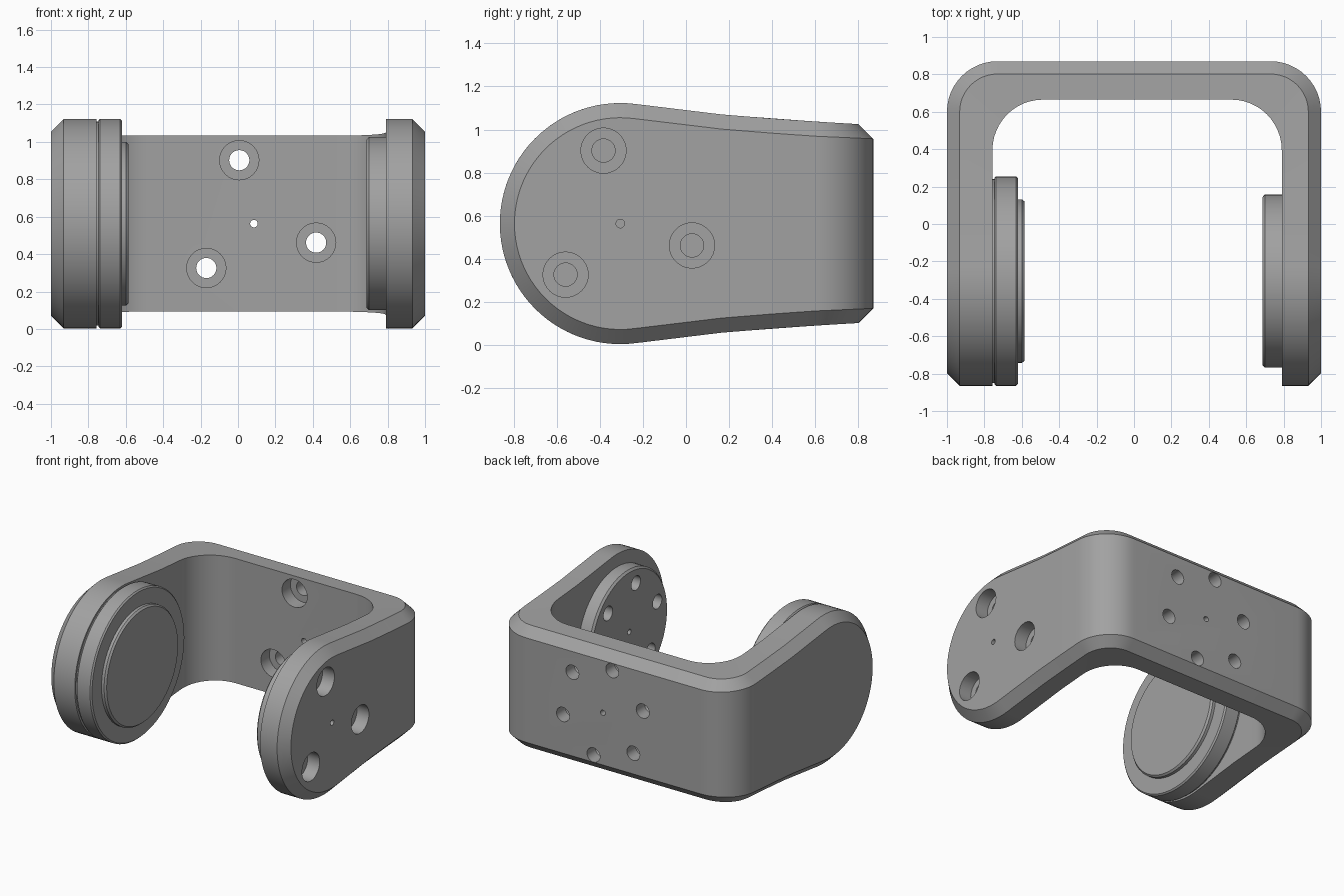
import bpy, bmesh
from math import sin, cos, pi, radians

if "Cube" in bpy.data.objects:
    bpy.data.objects.remove(bpy.data.objects["Cube"])

metal = bpy.data.materials.new("machined_grey")
metal.use_nodes = True
metal.diffuse_color = (0.36, 0.36, 0.36, 1)
metal.node_tree.nodes["Principled BSDF"].inputs["Base Color"].default_value = (0.36, 0.36, 0.36, 1)

ZC, YC = 0.563, -0.305        # pivot axis shared by both arms
R, CH = 0.56, 0.068           # nose radius and edge chamfer
CORNER, BACK, INNER_BACK = 0.27, 0.87, 0.665
NECK = [(-0.23, 0.555), (0.165, 0.507), (0.5, 0.48), (0.8, 0.462), (0.9, 0.46)]


def make_object(name, bm):
    bmesh.ops.remove_doubles(bm, verts=bm.verts, dist=0.0005)
    bmesh.ops.recalc_face_normals(bm, faces=bm.faces)
    mesh = bpy.data.meshes.new(name)
    bm.to_mesh(mesh)
    bm.free()
    mesh.materials.append(metal)
    ob = bpy.data.objects.new(name, mesh)
    bpy.context.collection.objects.link(ob)
    return ob


def bridge(bm, rings):
    for a, b in zip(rings, rings[1:]):
        for i in range(len(a)):
            j = (i + 1) % len(a)
            bm.faces.new((a[i], a[j], b[j], b[i]))


def lathe(bm, profile, place, n=32):
    """Closed turned solid; profile is (radius, depth), place maps u, v, depth to space."""
    rings = [[bm.verts.new(place(r * cos(2 * pi * i / n), r * sin(2 * pi * i / n), d))
              for i in range(n)] for r, d in profile]
    bridge(bm, rings)
    bm.faces.new(rings[0])
    bm.faces.new(rings[-1])


def half_height(y):
    for (y0, h0), (y1, h1) in zip(NECK, NECK[1:]):
        if y <= y1:
            return h0 + (h1 - h0) * (y - y0) / (y1 - y0)
    return NECK[-1][1]


def half_stations(inner):
    """Outer, chamfer and inner points (x, y, half height) from nose tip to back wall."""
    out = []
    for k in range(25):                                   # rounded nose
        t = radians(180 - 97.5 * k / 24)
        out.append([(x, YC + r * cos(t), r * sin(t))
                    for x, r in ((1, R - CH), (1 - CH, R), (inner, R))])
    for y_out, y_in in ((0.165, 0.165), (0.4, 0.29)):     # tapering neck
        h = half_height(y_out)
        out.append([(1, y_out, h - CH), (1 - CH, y_out, h), (inner, y_in, half_height(y_in))])
    for k in range(13):                                   # rounded corner
        c, s = cos(pi * k / 24), sin(pi * k / 24)
        y_mid = BACK - CORNER + (CORNER - CH) * s
        y_in = INNER_BACK - CORNER + CORNER * s
        h = half_height(y_mid)
        out.append([(1 - CORNER + CORNER * c, BACK - CORNER + CORNER * s, h - CH),
                    (1 - CORNER + (CORNER - CH) * c, y_mid, h),
                    (inner - CORNER + CORNER * c, y_in, half_height(y_in))])
    return out


# U-shaped bracket
bm = bmesh.new()
stations = half_stations(0.79)
stations += [[(-x, y, h) for x, y, h in s] for s in reversed(half_stations(0.757))]
bridge(bm, [[bm.verts.new((x, y, ZC + h)) for x, y, h in s] +
            [bm.verts.new((x, y, ZC - h)) for x, y, h in reversed(s)] for s in stations])
bracket = make_object("bracket", bm)

# Turned discs on the inside of each arm
def disc(name, profile):
    bm = bmesh.new()
    lathe(bm, profile, lambda u, v, d: (d, YC + u, ZC + v), 96)
    return make_object(name, bm)

drive_disc = disc("drive_disc", [
    (0.545, -0.77), (0.545, -0.747), (0.55, -0.747), (R, -0.738), (R, -0.63), (0.55, -0.62),
    (0.437, -0.62), (0.437, -0.598), (0.425, -0.598), (0.425, -0.605), (0.405, -0.605),
    (0.405, -0.585)][:8] + [(0.425, -0.585)])
bearing_disc = disc("bearing_disc", [(0.463, 0.8), (0.463, 0.7), (0.448, 0.686)])

# Bolt pattern: stepped through holes, blind holes between them, centre pin hole
def bolt_cutter(name, place, thickness):
    bm = bmesh.new()
    def drill(angle, radius, profile):
        a = radians(angle)
        lathe(bm, profile, lambda u, v, d: place(u + radius * cos(a), v + radius * sin(a), d))
    for k in range(3):
        drill(103 + 120 * k, 0.348, [(0.105, -0.05), (0.105, 0.1), (0.054, 0.1),
                                     (0.054, thickness + 0.05)])
        drill(43 + 120 * k, 0.348, [(0.02, thickness - 0.13), (0.054, thickness - 0.1),
                                    (0.054, thickness + 0.05)])
    drill(0, 0, [(0.02, -0.05), (0.02, thickness + 0.05)])
    ob = make_object(name, bm)
    ob.hide_render = True
    return ob

back_holes = bolt_cutter("back_holes", lambda u, v, d: (0.085 + u, INNER_BACK + d, ZC + v), 0.205)
arm_holes = bolt_cutter("arm_holes", lambda u, v, d: (1 - d, YC + u, ZC + v), 0.314)

for target, cutter in ((bracket, back_holes), (bracket, arm_holes), (bearing_disc, arm_holes)):
    mod = target.modifiers.new("holes", 'BOOLEAN')
    mod.object = cutter
    mod.solver = 'EXACT'
    bpy.context.view_layer.objects.active = target
    bpy.ops.object.modifier_apply(modifier=mod.name)
for cutter in (back_holes, arm_holes):
    bpy.data.objects.remove(cutter)

# Smooth curved walls, crisp machined edges
bpy.ops.object.select_all(action='DESELECT')
for ob in (bracket, drive_disc, bearing_disc):
    ob.select_set(True)
bpy.context.view_layer.objects.active = bracket
bpy.ops.object.shade_smooth_by_angle(angle=radians(25))
